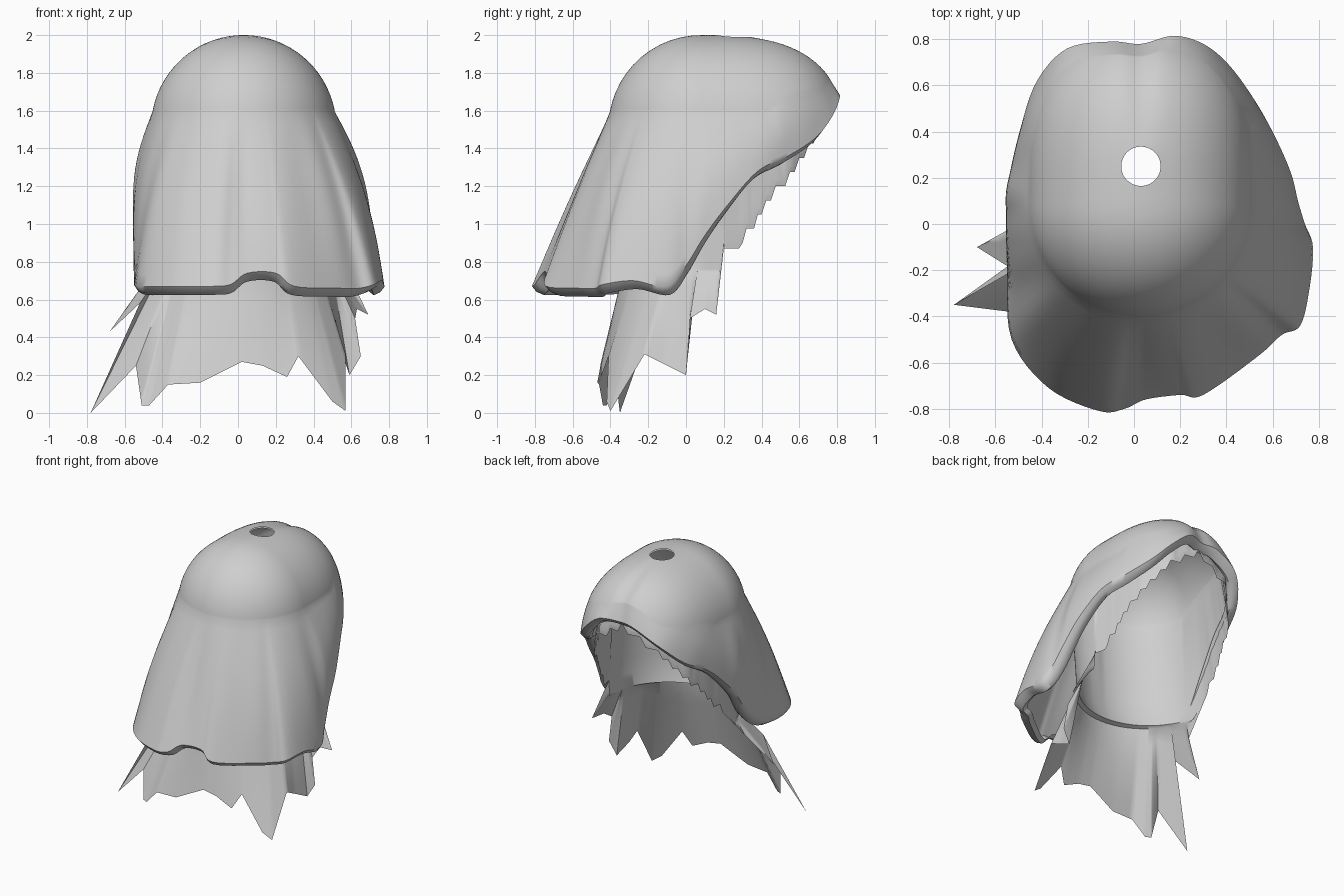
import bpy, math
from mathutils import Vector

if "Cube" in bpy.data.objects:
    bpy.data.objects.remove(bpy.data.objects["Cube"])

# One plain grey cloth colour
grey = bpy.data.materials.new("cloth_grey")
grey.use_nodes = True
grey.diffuse_color = (0.62, 0.62, 0.62, 1)
grey.node_tree.nodes["Principled BSDF"].inputs["Base Color"].default_value = (0.62, 0.62, 0.62, 1)

AXIS = Vector((0.03, 0.08, 0))
HOLE = Vector((0.03, 0.25, 0))
HOLE_RADIUS = 0.085
DOME_RADIUS = 0.49
DOME_BASE = 1.51

# Hem of the outer hood, from the back round by the left side
HEM = [(.03, .78, 1.68), (.17, .815, 1.68), (.3, .78, 1.58), (.41, .69, 1.46),
       (.52, .54, 1.36), (.61, .38, 1.28), (.68, .22, 1.1), (.71, .1, .94),
       (.74, 0, .78), (.775, -.1, .67), (.76, -.28, .7), (.72, -.44, .68),
       (.64, -.48, .66), (.54, -.57, .66), (.3, -.74, .67), (.2, -.74, .74),
       (.05, -.76, .74), (-.04, -.8, .68), (-.15, -.81, .67), (-.37, -.71, .67),
       (-.53, -.5, .67), (-.55, -.2, .7), (-.55, .02, .84), (-.54, .2, 1.08),
       (-.49, .42, 1.3), (-.42, .62, 1.42), (-.29, .76, 1.57), (-.1, .79, 1.67)]

# Ragged lower edge of the lining and skirt, in the same order
RAGS = [(.03, .74, 1.62), (.25, .7, 1.48), (.4, .55, 1.25), (.46, .4, 1.08),
        (.5, .28, .87), (.52, .2, .87), (.69, .16, .52), (.63, .1, .55),
        (.62, .02, .5), (.65, .01, .3), (.59, 0, .2), (.57, -.12, .26),
        (.57, -.22, .31), (.57, -.4, .01), (.5, -.42, .06), (.32, -.41, .3),
        (.26, -.45, .19), (.13, -.45, .25), (.02, -.45, .27), (-.1, -.46, .21),
        (-.2, -.47, .16), (-.37, -.46, .15), (-.47, -.44, .04), (-.51, -.42, .04),
        (-.54, -.38, .25), (-.78, -.35, 0), (-.52, -.2, .58), (-.68, -.1, .43),
        (-.5, 0, .65), (-.48, .2, .87), (-.45, .38, 1.08), (-.4, .55, 1.25),
        (-.25, .7, 1.48)]


def resample(points, steps, rounded):
    """Closed curve through the points, either rounded or straight."""
    pts = [Vector(p) for p in points]
    n = len(pts)
    out = []
    for i in range(n):
        a, b, c, d = (pts[(i + k - 1) % n] for k in range(4))
        for s in range(steps):
            t = s / steps
            if rounded:
                out.append(b + (c - a) * t / 2 + (a * 2 - b * 5 + c * 4 - d) * t * t / 2
                           + (b * 3 - a - c * 3 + d) * t ** 3 / 2)
            else:
                out.append(b.lerp(c, t))
    return out


def spread(p, scale):
    """How far p is from the crown's middle, 1 at the dome's base; longer to the back."""
    dx, dy = (p.x - AXIS.x) / scale, (p.y - AXIS.y) / scale
    if dy > 0:
        dy = 0.45 * (dy / 0.73) ** 1.6
    return math.hypot(dx, dy) / DOME_RADIUS


def crown(end, scale, rows=14):
    """Points from the top hole down to the rim of the dome, facing end."""
    angle = math.atan2(end.y - AXIS.y, end.x - AXIS.x)
    out = Vector((math.cos(angle), math.sin(angle), 0))
    target = min(0.985, 0.88 * spread(end, scale))
    low, high = 0, 1
    for _ in range(30):
        mid = (low + high) / 2
        if spread(AXIS + out * mid, scale) < target:
            low = mid
        else:
            high = mid
    rim = AXIS + out * low
    start = HOLE + out * HOLE_RADIUS
    path = []
    for r in range(rows + 1):
        p = start.lerp(rim, math.sin(r / rows * math.pi / 2))
        p.z = DOME_BASE + DOME_RADIUS * scale * math.sqrt(max(0, 1 - spread(p, scale) ** 2))
        # shallow parting down the back
        p.z -= 0.025 * max(0, p.y - 0.3) / 0.4 * math.exp(-((p.x - AXIS.x) / 0.06) ** 2)
        path.append(p)
    return path, path[-1], out, angle


def waist_point(end):
    """Where the lining meets the skirt: an arc round the front, straight to the back."""
    z = max(0.76, end.z + 0.03)
    if end.y > 0.2:
        return Vector((max(-0.48, min(0.52, end.x)), end.y, z))
    turn = math.atan2((end.y - 0.2) / 0.66, (end.x - 0.02) / 0.6)
    return Vector((0.02 + 0.5 * math.cos(turn), 0.2 + 0.53 * math.sin(turn), z))


def sheet(name, columns):
    """Closed ring of columns joined into one smooth cloth surface."""
    n, rows = len(columns), len(columns[0])
    verts = [p for col in columns for p in col]
    faces = []
    for i in range(n):
        a, b = i * rows, (i + 1) % n * rows
        for r in range(rows - 1):
            faces.append((a + r, a + r + 1, b + r + 1, b + r))
    mesh = bpy.data.meshes.new(name)
    mesh.from_pydata(verts, [], faces)
    mesh.materials.append(grey)
    obj = bpy.data.objects.new(name, mesh)
    bpy.context.collection.objects.link(obj)
    bpy.ops.object.select_all(action='DESELECT')
    obj.select_set(True)
    bpy.context.view_layer.objects.active = obj
    bpy.ops.object.shade_smooth_by_angle(angle=math.radians(50))


# Outer hood: dome, draped folds and a hem rolled inward
columns = []
for end in resample(HEM, 6, True):
    path, rim, out, angle = crown(end, 1)
    length = min(1, (rim.z - end.z) * 1.5)
    for r in range(1, 15):
        t = r / 14
        fold = math.sin(angle * 13) + 0.6 * math.sin(angle * 21 + 1)
        swell = 0.045 * abs(out.x) + 0.003 * fold
        path.append(rim.lerp(end, t) + out * swell * math.sin(math.pi * t) * length)
    for inward, drop in ((0.025, 0.03), (0.06, 0.045), (0.09, 0.02)):
        path.append(end - out * inward - Vector((0, 0, drop)))
    columns.append(path)
sheet("outer_hood", columns)

# Inner lining, with a lip at the waist, running down into the ragged skirt
columns = []
for end in resample(RAGS, 6, False):
    if end.z > 0.88:
        # stepped edge round the back opening
        end.z = round(end.z / 0.075) * 0.075
    path, rim, out, angle = crown(end, 0.98)
    waist = waist_point(end)
    path += [rim.lerp(waist, r / 8) for r in range(1, 8)]
    lip = 0.025 * max(0, -out.y)
    path.append(waist - out * lip)
    path.append(waist + out * lip * 0.5 - Vector((0, 0, 0.01)))
    path += [waist.lerp(end, r / 6) for r in range(1, 7)]
    columns.append(path)
sheet("lining_and_skirt", columns)
